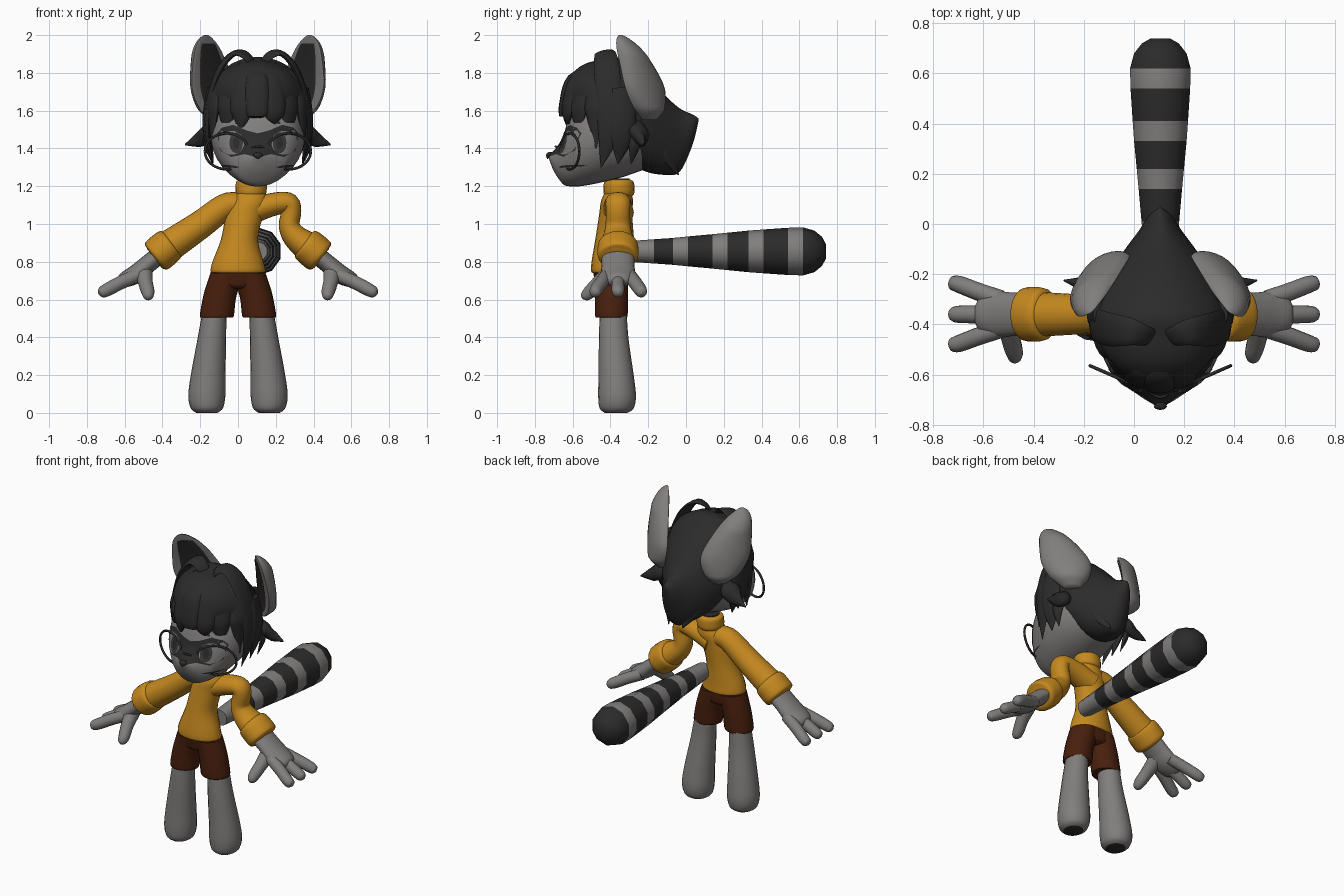
import bpy, bmesh
from math import sin, cos, pi, radians
from mathutils import Vector
from mathutils.bvhtree import BVHTree

cube = bpy.data.objects.get("Cube")
if cube:
    bpy.data.objects.remove(cube)


def material(name, rgb):
    m = bpy.data.materials.new(name)
    m.use_nodes = True
    m.diffuse_color = (*rgb, 1)
    m.node_tree.nodes["Principled BSDF"].inputs["Base Color"].default_value = (*rgb, 1)
    return m


GREY = material("grey fur", (.22, .21, .205))
DARK = material("charcoal", (.024, .024, .024))
YELLOW = material("mustard knit", (.56, .25, .014))
BROWN = material("brown cloth", (.065, .014, .004))
IRIS = material("iris grey", (.04, .04, .042))
HX = .105                      # head and tail sit to one side of the legs
HEAD_MID = Vector((HX, -.38, 1.55))


def smooth(rows, n=5):
    """Catmull-Rom through rows of numbers."""
    out = []
    for i in range(len(rows) - 1):
        a, b, c, d = (rows[max(i - 1, 0)], rows[i], rows[i + 1], rows[min(i + 2, len(rows) - 1)])
        for k in range(n):
            t = k / n
            out.append([.5 * (2 * q + (r - p) * t + (2 * p - 5 * q + 4 * r - s) * t ** 2
                              + (3 * q - p - 3 * r + s) * t ** 3) for p, q, r, s in zip(a, b, c, d)])
    return out + [list(rows[-1])]


def finish(name, bm, mats, rule=None):
    bmesh.ops.recalc_face_normals(bm, faces=bm.faces)
    if rule:
        for f in bm.faces:
            f.material_index = rule(f.calc_center_median())
    me = bpy.data.meshes.new(name)
    bm.to_mesh(me)
    bm.free()
    for m in mats:
        me.materials.append(m)
    me.shade_smooth()
    me.set_sharp_from_angle(angle=radians(50))
    ob = bpy.data.objects.new(name, me)
    bpy.context.collection.objects.link(ob)
    return ob


def skin(name, rings, *mats, rule=None):
    """Join rings of points into a closed body."""
    bm = bmesh.new()
    rows = [[bm.verts.new(p) for p in ring] for ring in rings]
    n = len(rows[0])
    for a, b in zip(rows, rows[1:]):
        for i in range(n):
            bm.faces.new((a[i], a[(i + 1) % n], b[(i + 1) % n], b[i]))
    bm.faces.new(rows[0])
    bm.faces.new(rows[-1])
    return finish(name, bm, mats, rule)


def oval(c, u, v, n=20, turn=0):
    angles = [2 * pi * (i + turn) / n for i in range(n)]
    return [Vector(c) + Vector(u) * cos(a) + Vector(v) * sin(a) for a in angles]


def loft_z(name, rows, *mats, rule=None):
    """Rows: height, centre x, centre y, half width, half depth."""
    return skin(name, [oval((x, y, z), (a, 0, 0), (0, b, 0)) for z, x, y, a, b in smooth(rows)],
                *mats, rule=rule)


def loft_y(name, rows, mat):
    """Rows: y, low z, high z, half width."""
    return skin(name, [oval((HX, y, (lo + hi) / 2), (w, 0, 0), (0, 0, (hi - lo) / 2), 36)
                       for y, lo, hi, w in smooth(rows)], mat)


def sweep(name, rows, mat, flat=1, around=None, n=12):
    """Rows: x, y, z, radius. Flat scales the depth, facing away from a centre or along y."""
    rows = smooth(rows)
    pts = [Vector(r[:3]) for r in rows]
    rings = []
    for i, (p, row) in enumerate(zip(pts, rows)):
        t = (pts[min(i + 1, len(pts) - 1)] - pts[max(i - 1, 0)]).normalized()
        o = p - around if around else Vector((0, 1, 0))
        o = (o - t * o.dot(t)).normalized()
        r = max(row[3], .002)
        rings.append(oval(p, t.cross(o) * r, o * r * flat, n))
    return skin(name, rings, mat)


def lock(name, s, rows, flat=.4):
    return sweep(name, [(HX + s * x, y, z, r) for x, y, z, r in rows], DARK, flat, HEAD_MID)


# Head with pointed muzzle
head = loft_y("head", [(-.725, 1.345, 1.37, .015), (-.70, 1.28, 1.385, .06), (-.655, 1.215, 1.45, .125),
                       (-.62, 1.2, 1.56, .17), (-.56, 1.2, 1.66, .215), (-.45, 1.22, 1.72, .25),
                       (-.3, 1.26, 1.72, .235), (-.15, 1.33, 1.62, .14), (-.08, 1.46, 1.5, .03)], GREY)
tree = BVHTree.FromPolygons([v.co for v in head.data.vertices], [p.vertices for p in head.data.polygons])


def decal(name, centre, outline, mat, lift):
    """Thin patch laid over the face; outline is seen from the front."""
    bm = bmesh.new()

    def drop(x, z):
        hit = tree.ray_cast(Vector((HX + x, -2, z)), Vector((0, 1, 0)))[0]
        return bm.verts.new((HX + x, (hit.y if hit else -.5) - lift, z))
    cx, cz = centre
    mid, n, last = drop(cx, cz), len(outline), None
    for k in range(1, 7):
        row = [drop(cx + (x - cx) * k / 6, cz + (z - cz) * k / 6) for x, z in outline]
        for i in range(n):
            j = (i + 1) % n
            bm.faces.new((last[i], last[j], row[j], row[i]) if last else (mid, row[j], row[i]))
        last = row
    ob = finish(name, bm, [mat])
    if sum(p.normal.y for p in ob.data.polygons) > 0:
        ob.data.flip_normals()


def disc(name, cx, cz, a, b, mat, lift, tilt=0):
    decal(name, (cx, cz), [(cx + a * cos(i * pi / 12), cz + b * sin(i * pi / 12) + tilt * a * cos(i * pi / 12))
                           for i in range(24)], mat, lift)


# Painted face
half = [(0, 1.48), (.06, 1.495), (.13, 1.525), (.19, 1.51), (.215, 1.48), (.2, 1.39), (.14, 1.355),
        (.07, 1.37), (.03, 1.36)]
mask = half + [(0, 1.345)] + [(-x, z) for x, z in half[:0:-1]]
fine = [(p[0] + (q[0] - p[0]) * k / 4, p[1] + (q[1] - p[1]) * k / 4)
        for p, q in zip(mask, mask[1:] + mask[:1]) for k in range(4)]
decal("eye_mask", (0, 1.42), fine, DARK, .003)
for s, side in ((-1, "right"), (1, "left")):
    disc(side + "_eye", s * .14, 1.43, .068, .063, GREY, .005)
    disc(side + "_iris", s * .115, 1.43, .036, .055, IRIS, .007)
    disc(side + "_pupil", s * .115, 1.43, .018, .032, DARK, .009)
    disc(side + "_brow", s * .085, 1.55, .035, .012, DARK, .004, -s * .5)
    disc(side + "_whisker_mark", s * .145, 1.305, .045, .006, DARK, .004, s * .1)
sweep("nose", [(HX, -.71, 1.375, .012), (HX, -.728, 1.365, .026), (HX, -.733, 1.345, .005)], DARK, .5)

# Hair
loft_y("hair_cap", [(-.65, 1.6, 1.67, .04), (-.62, 1.57, 1.77, .12), (-.55, 1.54, 1.84, .195),
                    (-.45, 1.42, 1.87, .255), (-.35, 1.36, 1.88, .27), (-.22, 1.28, 1.79, .22),
                    (-.1, 1.26, 1.67, .14), (-.03, 1.28, 1.61, .088), (.035, 1.42, 1.58, .045),
                    (.065, 1.54, 1.56, .005)], DARK)
for i, (x, tip) in enumerate([(-.23, 1.4), (-.16, 1.47), (-.085, 1.5), (-.005, 1.59),
                              (.085, 1.53), (.16, 1.47), (.23, 1.4)]):
    y = -.645 + 3.2 * x * x
    lock("fringe_lock_%d" % i, 1, [(x * .4, -.47, 1.84, .03), (x * .85, y + .04, 1.77, .06),
                                   (x, y, 1.64, .065), (x * 1.03, y - .005, 1.57, .05),
                                   (x * 1.05, y, tip, .004)])
for s, side in ((-1, "right"), (1, "left")):
    lock(side + "_long_lock", s, [(.015, -.45, 1.8, .025), (.05, -.45, 1.88, .04), (.12, -.43, 1.905, .055),
                                  (.2, -.42, 1.82, .068), (.26, -.405, 1.64, .068),
                                  (.265, -.41, 1.47, .055), (.235, -.45, 1.3, .003)], .25)
    lock(side + "_side_lock", s, [(.25, -.34, 1.72, .05), (.265, -.335, 1.58, .07), (.262, -.34, 1.45, .06),
                                  (.235, -.36, 1.32, .004)], .35)
    lock(side + "_hair_puff", s, [(.22, -.25, 1.54, .02), (.25, -.25, 1.49, .06), (.3, -.24, 1.45, .045),
                                  (.385, -.225, 1.42, .004)], .7)
    lock(side + "_hair_tail", s, [(.25, -.25, 1.5, .03), (.265, -.27, 1.42, .035), (.24, -.29, 1.32, .003)], .5)
    lock(side + "_nape_spike", s, [(.08, -.12, 1.5, .05), (.085, -.1, 1.38, .055), (.05, -.04, 1.26, .004)], .5)

# Ears with dark inner plates
ear = smooth([(1.55, .21, -.2, .05), (1.62, .225, -.205, .115), (1.72, .235, -.225, .148), (1.83, .25, -.265, .125),
              (1.93, .265, -.312, .085), (1.98, .272, -.338, .045), (2.0, .272, -.348, .012)])
for s, side in ((-1, "right"), (1, "left")):
    w, out = Vector((s * .76, -.65, 0)), Vector((s * .65, .76, 0))

    def ear_ring(row, grow, front, back, shift):
        z, x, y, hw = row
        c = Vector((HX + s * x, y, z)) - out * shift
        return [c + w * hw * grow * cos(a) + out * sin(a) * min(hw, .1) * (back if sin(a) > 0 else front)
                for a in (i * pi / 12 for i in range(24))]
    skin(side + "_ear", [ear_ring(r, 1, .12, .75, 0) for r in ear], GREY)
    skin(side + "_inner_ear", [ear_ring(r, .66, .05, .02, .01) for r in ear[3:-8]], DARK)

# Glasses
for s, side in ((-1, "right"), (1, "left")):
    ring = [(HX + s * (.165 + .115 * cos(a)), -.615 + .05 * cos(a), 1.385 + .095 * sin(a), .007)
            for a in (i * pi / 12 for i in range(25))]
    sweep(side + "_glasses_rim", ring, DARK, n=8)
sweep("glasses_bridge", [(HX - .05, -.665, 1.4, .006), (HX, -.69, 1.41, .006), (HX + .05, -.665, 1.4, .006)], DARK, n=8)

# Sweater
loft_z("sweater_body", [(.74, 0, -.4, .13, .09), (.75, 0, -.4, .145, .102), (.8, 0, -.4, .135, .1),
                        (.92, .008, -.39, .098, .09), (1.05, .035, -.375, .1, .085),
                        (1.12, .06, -.365, .1, .085), (1.18, .07, -.36, .065, .065)], YELLOW)
loft_z("collar", [(1.14, .068, -.355, .06, .06), (1.16, .068, -.355, .08, .08), (1.2, .07, -.355, .083, .082),
                  (1.225, .07, -.355, .078, .076), (1.235, .07, -.355, .06, .06)], YELLOW)
loft_z("neck", [(1.2, .07, -.355, .055, .055), (1.24, .07, -.355, .055, .055)], DARK)
A = -.36
sweep("right_sleeve", [(.06, A, 1.08, .06), (-.05, A, 1.1, .068), (-.2, A, .995, .075), (-.38, A, .873, .085)], YELLOW, 1.05, n=20)
sweep("left_sleeve", [(.05, A, 1.06, .07), (.17, A, 1.1, .062), (.262, A, 1.112, .056), (.282, A, 1.07, .053),
                      (.272, A, .99, .056), (.31, A, .925, .068), (.4, A, .86, .085)], YELLOW, 1.2, n=20)

for s, side in ((-1, "right"), (1, "left")):
    # Cuff and hand
    sweep(side + "_cuff", [(s * x, A, z, r) for x, z, r in
                           [(.35, .9, .07), (.36, .892, .09), (.4, .858, .095), (.435, .828, .09), (.445, .82, .06)]],
          YELLOW, 1.15, n=20)
    sweep(side + "_palm", [(s * x, A, z, r) for x, z, r in
                           [(.4, .85, .048), (.48, .785, .048), (.54, .735, .05), (.61, .70, .038), (.635, .688, .01)]],
          GREY, 1.8, n=20)
    for i, tip in enumerate((-.24, A, -.477)):
        near = A + (tip - A) * .5
        sweep("%s_finger_%d" % (side, i), [(s * .53, near, .73, .036), (s * .62, (near + tip) / 2, .69, .036),
                                           (s * .7, tip, .648, .034), (s * .728, tip, .635, .025),
                                           (s * .739, tip, .63, .004)], GREY)
    sweep(side + "_thumb", [(s * .5, -.39, .75, .048), (s * .49, -.46, .69, .039), (s * .477, -.51, .64, .035),
                            (s * .475, -.538, .613, .024), (s * .475, -.547, .603, .004)], GREY)
    # Shorts leg, bare leg and sole
    loft_z(side + "_shorts_leg", [(.74, s * .064, -.397, .082, .09), (.66, s * .085, -.395, .088, .088),
                                  (.6, s * .1, -.395, .088, .087), (.515, s * .112, -.395, .09, .086),
                                  (.505, s * .112, -.395, .08, .076)], BROWN)
    loft_z(side + "_leg", [(.56, s * .122, -.385, .062, .07), (.4, s * .138, -.383, .075, .078),
                           (.2, s * .158, -.37, .092, .093), (.09, s * .165, -.365, .098, .1),
                           (.025, s * .165, -.367, .085, .09), (0, s * .165, -.37, .055, .06)],
           GREY, DARK, rule=lambda c: int(c.z < .003))
loft_z("shorts_waist", [(.77, 0, -.4, .12, .075), (.75, 0, -.4, .142, .09), (.71, 0, -.397, .15, .088),
                        (.67, 0, -.395, .12, .08), (.655, 0, -.395, .05, .05)], BROWN)

# Striped tail
stripes = (-.17, -.07, .01, .14, .22, .33, .41, .54, .62)
radii = (.064, .071, .079, .091, .099, .11, .116, .125, .127)
rows = [(-.34, .052)] + list(zip(stripes, radii)) + [(.68, .11), (.72, .077), (.74, .04)]
skin("tail", [oval((HX, y, .855), (r, 0, 0), (0, 0, r), 10, .5) for y, r in rows], GREY, DARK,
     rule=lambda c: sum(c.y > b for b in stripes) % 2)
